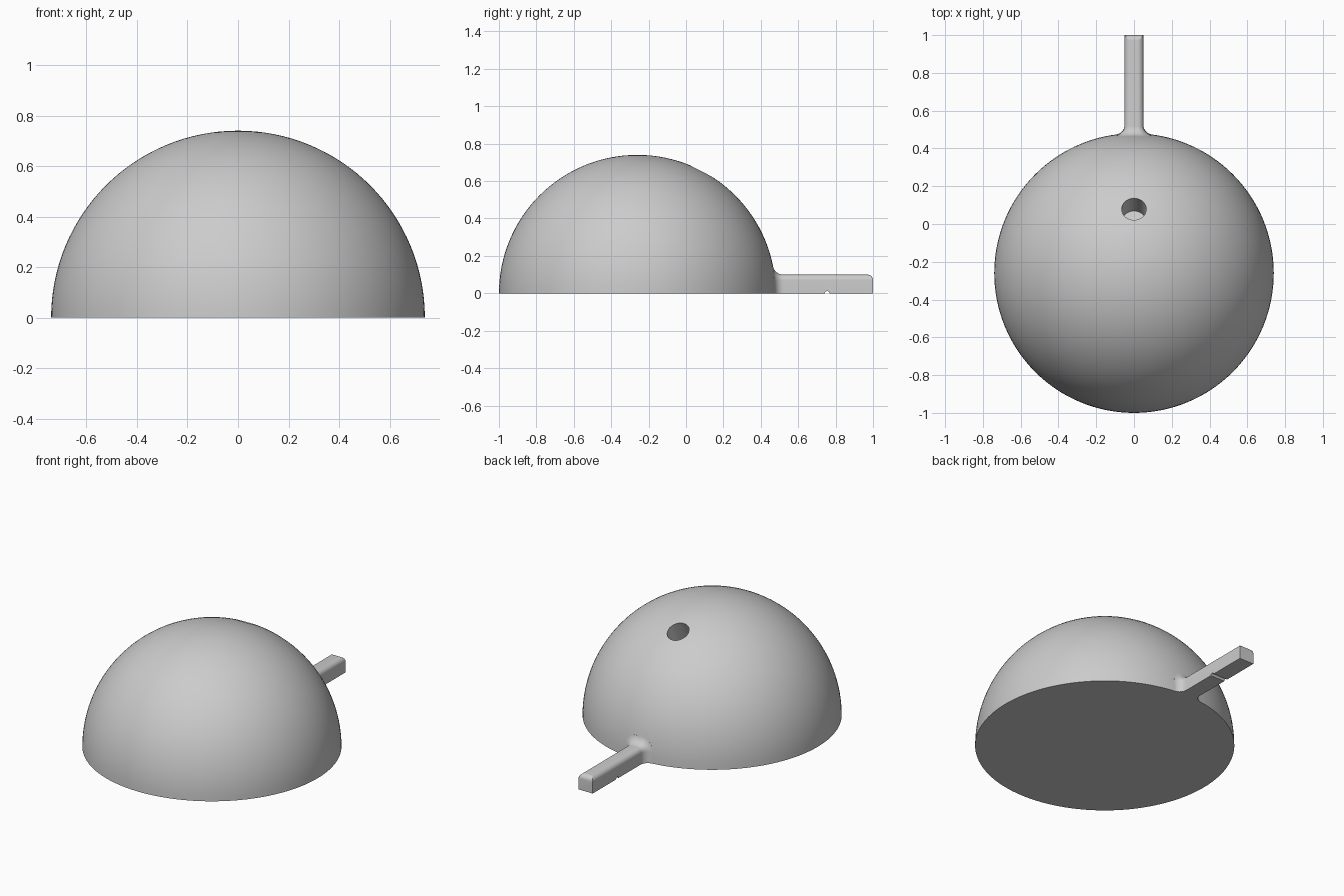
import bpy, bmesh, math
from mathutils import Matrix, Vector

cube = bpy.data.objects.get("Cube")
if cube:
    bpy.data.objects.remove(cube, do_unlink=True)

R, CY = 0.74, -0.26            # dome radius and centre
HALF, TOP, ROUND = 0.05, 0.1, 0.03   # handle half width, height, edge rounding
FILLET = 0.045

grey = bpy.data.materials.new("light grey")
grey.use_nodes = True
colour = (0.6, 0.6, 0.6, 1)
grey.diffuse_color = colour
grey.node_tree.nodes["Principled BSDF"].inputs["Base Color"].default_value = colour


def add_object(name, bm):
    bmesh.ops.recalc_face_normals(bm, faces=bm.faces)
    mesh = bpy.data.meshes.new(name)
    bm.to_mesh(mesh)
    bm.free()
    mesh.materials.append(grey)
    obj = bpy.data.objects.new(name, mesh)
    bpy.context.collection.objects.link(obj)
    return obj


def cylinder(name, radius, depth, matrix):
    bm = bmesh.new()
    bmesh.ops.create_cone(bm, cap_ends=True, segments=48, radius1=radius,
                          radius2=radius, depth=depth, matrix=matrix)
    return add_object(name, bm)


def combine(target, other, operation):
    mod = target.modifiers.new(other.name, 'BOOLEAN')
    mod.object, mod.operation, mod.solver = other, operation, 'EXACT'
    bpy.context.view_layer.objects.active = target
    bpy.ops.object.modifier_apply(modifier=mod.name)
    bpy.data.objects.remove(other, do_unlink=True)


# Dome: upper half of a sphere with a flat base
bm = bmesh.new()
bmesh.ops.create_uvsphere(bm, u_segments=128, v_segments=64, radius=R,
                          matrix=Matrix.Translation((0, CY, 0)))
bmesh.ops.bisect_plane(bm, geom=bm.verts[:] + bm.edges[:] + bm.faces[:], dist=1e-5,
                       plane_co=(0, 0, 0), plane_no=(0, 0, 1), clear_inner=True)
bmesh.ops.holes_fill(bm, edges=[e for e in bm.edges if e.is_boundary])
dome = add_object("dome", bm)


# Handle: arched cross-sections lofted from the dome to the rounded tip
def section(grow):
    w, h, r = HALF + grow, TOP + grow, ROUND + grow
    arc = [math.radians(90 * i / 8) for i in range(9)]
    right = [(w, 0)] + [(w - r + r * math.cos(a), h - r + r * math.sin(a)) for a in arc]
    return right + [(-x, z) for x, z in reversed(right)]


rings = [[(x, 0.3, z) for x, z in section(FILLET)]]
for i in range(9):
    a = math.radians(90 * i / 8)
    t, grow = FILLET * (1 - math.cos(a)), FILLET * (1 - math.sin(a))
    rings.append([(x, CY + math.sqrt(R * R - x * x - z * z) + t, z)
                  for x, z in section(grow)])
for i in range(9):
    a = math.radians(90 * i / 8)
    limit = TOP - ROUND * (1 - math.cos(a))
    y = 1 - ROUND + ROUND * math.sin(a)
    rings.append([(x, y, min(z, limit)) for x, z in section(0)])

bm = bmesh.new()
loops = [[bm.verts.new(p) for p in ring] for ring in rings]
for a, b in zip(loops, loops[1:]):
    for i in range(len(a)):
        j = (i + 1) % len(a)
        bm.faces.new((a[i], a[j], b[j], b[i]))
bm.faces.new(loops[0])
bm.faces.new(loops[-1])
handle = add_object("handle", bm)
combine(dome, handle, 'UNION')

# Blind hole, square to the dome surface
axis = Vector((0, 0.34, 0.657)).normalized()
hole = cylinder("hole_cutter", 0.065, 0.3, Matrix.Translation(Vector((0, CY, 0)) + axis * R)
                @ axis.to_track_quat('Z', 'Y').to_matrix().to_4x4())
combine(dome, hole, 'DIFFERENCE')

# Small groove across the underside of the handle
groove = cylinder("groove_cutter", 0.012, 0.3, Matrix.Translation((0, 0.755, 0))
                  @ Matrix.Rotation(math.pi / 2, 4, 'Y'))
combine(dome, groove, 'DIFFERENCE')

# Smooth shading with crisp edges
dome.name = "dome_with_handle"
bpy.ops.object.select_all(action='DESELECT')
dome.select_set(True)
bpy.context.view_layer.objects.active = dome
bpy.ops.object.shade_smooth_by_angle(angle=math.radians(30))
